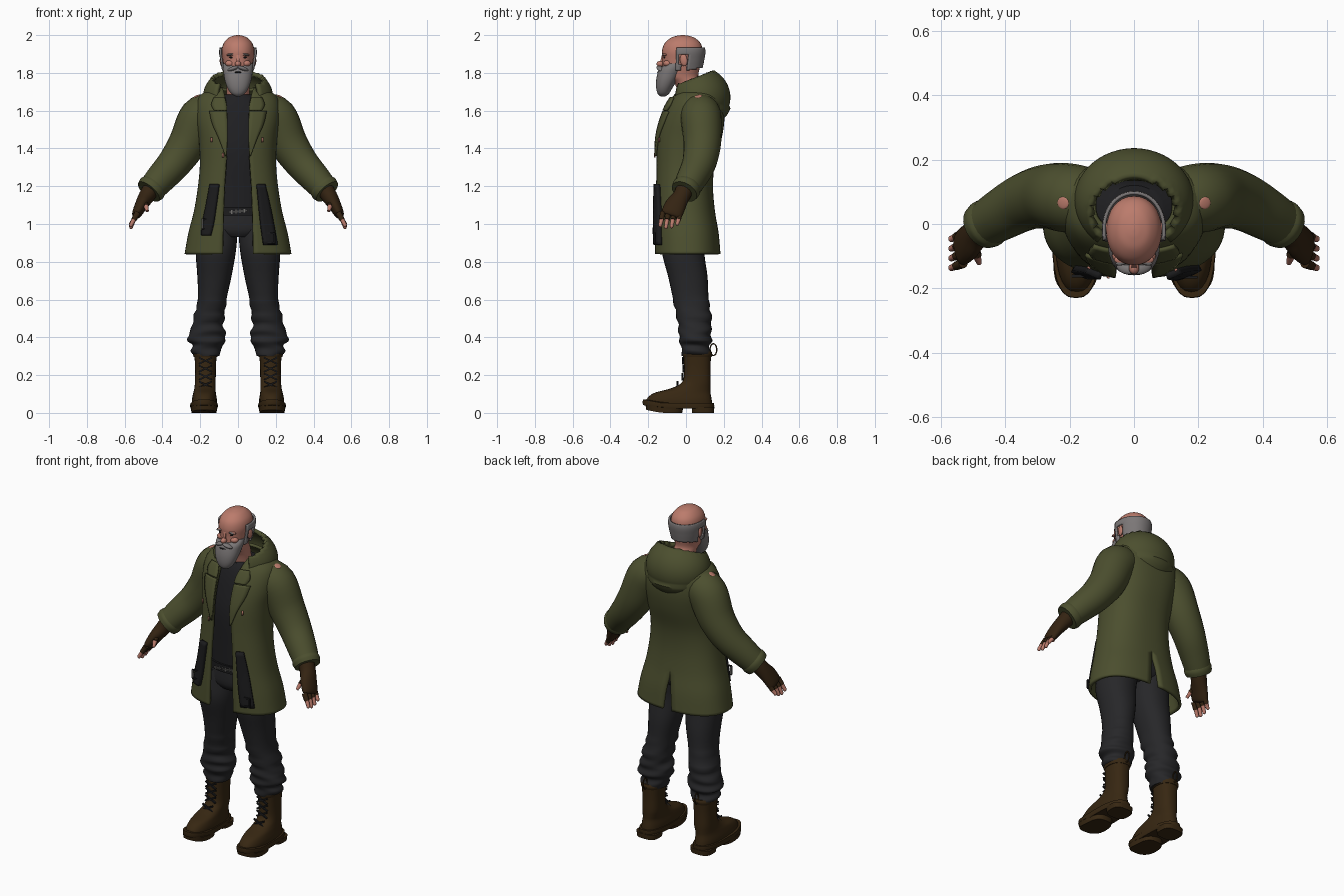
import bpy, bmesh, math
from mathutils import Vector, Matrix, Euler

old = bpy.data.objects.get("Cube")
if old:
    bpy.data.objects.remove(old)


def material(name, r, g, b):
    m = bpy.data.materials.new(name)
    m.use_nodes = True
    m.diffuse_color = (r, g, b, 1)
    bsdf = m.node_tree.nodes["Principled BSDF"]
    bsdf.inputs["Base Color"].default_value = (r, g, b, 1)
    bsdf.inputs["Roughness"].default_value = 0.8
    return m


OLIVE = material("olive cloth", .072, .078, .028)
SKIN = material("skin", .5, .2, .15)
HAIR = material("grey hair", .2, .185, .185)
SHIRT = material("black shirt", .014, .014, .016)
TROUSER = material("charcoal trousers", .02, .02, .022)
BOOT = material("brown boot leather", .038, .02, .006)
GLOVE = material("brown glove leather", .034, .017, .006)
STRAP = material("black strap", .011, .011, .012)
METAL = material("dull metal", .17, .165, .155)


def finish(name, bm, mat, mirror=False, thick=0, angle=50):
    bmesh.ops.recalc_face_normals(bm, faces=bm.faces[:])
    me = bpy.data.meshes.new(name)
    bm.to_mesh(me)
    bm.free()
    me.materials.append(mat)
    me.shade_smooth()
    me.set_sharp_from_angle(angle=math.radians(angle))
    ob = bpy.data.objects.new(name, me)
    bpy.context.collection.objects.link(ob)
    if mirror:
        ob.modifiers.new("Mirror", "MIRROR").use_axis[0] = True
    if thick:
        sol = ob.modifiers.new("Solidify", "SOLIDIFY")
        sol.thickness, sol.offset = thick, 0
    return ob


def spline(table, n=4):
    """Catmull-Rom interpolation of every column of a table."""
    out = []
    for i in range(len(table) - 1):
        a, b, c, d = (table[max(0, min(len(table) - 1, i + k))] for k in (-1, 0, 1, 2))
        for s in range(n):
            t = s / n
            out.append([q + t / 2 * (r - p + t * (2 * p - 5 * q + 4 * r - w + t * (3 * (q - r) + w - p)))
                        for p, q, r, w in zip(a, b, c, d)])
    return out + [list(table[-1])]


def sheet(rows, closed=True):
    """Skin rows of points; closed rows get end caps."""
    bm = bmesh.new()
    vs = [[bm.verts.new(p) for p in row] for row in rows]
    n = len(rows[0])
    for a, b in zip(vs, vs[1:]):
        for j in range(n if closed else n - 1):
            k = (j + 1) % n
            bm.faces.new((a[j], a[k], b[k], b[j]))
    if closed:
        bm.faces.new(vs[0])
        bm.faces.new(vs[-1])
    return bm


def power(v, p):
    return math.copysign(abs(v) ** (2 / p), v)


def stack(table, n=28, p=2.2, sub=4):
    """Loft horizontal rings given as (z, cx, cy, rx, ry)."""
    angles = [2 * math.pi * k / n for k in range(n)]
    return sheet([[(cx + abs(rx) * power(math.cos(a), p), cy + abs(ry) * power(math.sin(a), p), z)
                   for a in angles] for z, cx, cy, rx, ry in spline(table, sub)])


def tube(path, n=16, sub=4):
    """Loft rings square to a path of (x, y, z, radius across, radius along y)."""
    pts = spline(path, sub)
    rows = []
    for i, (x, y, z, ru, rv) in enumerate(pts):
        t = Vector(pts[min(i + 1, len(pts) - 1)][:3]) - Vector(pts[max(i - 1, 0)][:3])
        u = Vector((0, 1, 0)).cross(t).normalized()
        v = t.cross(u).normalized()
        rows.append([Vector((x, y, z)) + u * ru * math.cos(a) + v * rv * math.sin(a)
                     for a in (2 * math.pi * k / n for k in range(n))])
    return sheet(rows)


def blob(name, loc, size, mat, rot=(0, 0, 0), mirror=False):
    bm = bmesh.new()
    bmesh.ops.create_uvsphere(bm, u_segments=16, v_segments=10, radius=1,
                              matrix=Matrix.LocRotScale(Vector(loc), Euler(rot), Vector(size)))
    return finish(name, bm, mat, mirror)


def box(name, loc, size, mat, rot=(0, 0, 0), mirror=False):
    bm = bmesh.new()
    bmesh.ops.create_cube(bm, size=1, matrix=Matrix.LocRotScale(Vector(loc), Euler(rot), Vector(size)))
    return finish(name, bm, mat, mirror)


# Coat: half shell (z, half width, front y, back y, front opening, back slit), mirrored
P = 2.4
COAT = spline([(.84, .275, -.16, .175, .08, .03), (.95, .255, -.16, .165, .078, .018),
               (1.07, .225, -.158, .145, .075, 0), (1.2, .204, -.155, .135, .07, 0),
               (1.32, .194, -.152, .145, .062, 0), (1.45, .2, -.148, .18, .058, 0),
               (1.55, .215, -.125, .195, .058, 0), (1.63, .215, -.092, .19, .06, 0),
               (1.68, .19, -.06, .17, .07, 0), (1.715, .12, -.025, .14, .08, 0)], 5)


def coat_y(x, z):
    """Front surface of the coat at x, z."""
    a, b = next(((a, b) for a, b in zip(COAT, COAT[1:]) if a[0] <= z <= b[0]), COAT[-2:])
    t = (z - a[0]) / (b[0] - a[0])
    w, f, k = (a[i] + t * (b[i] - a[i]) for i in (1, 2, 3))
    q = min(abs(x) / w, .99)
    return (f + k) / 2 - (k - f) / 2 * (1 - q ** P) ** (1 / P)


rows = []
for z, w, f, b, gap, slit in COAT:
    start = math.asin((max(gap, 0) / w) ** (P / 2))
    end = math.pi - math.asin((max(slit, 0) / w) ** (P / 2))
    steps = [start + (end - start) * k / 28 for k in range(29)]
    rows.append([(w * power(abs(math.sin(a)), P), (f + b) / 2 - (b - f) / 2 * power(math.cos(a), P), z)
                 for a in steps])
coat = finish("coat_body", sheet(rows, False), OLIVE, True, .016)


def plate(name, table, mat, lift, thick, side=1, mirror=False):
    """Panel laid on the coat front from rows of (z, inner x, outer x)."""
    rows = []
    for z, a, b in table:
        xs = [side * (a + (b - a) * k / 4) for k in range(5)]
        rows.append([(x, coat_y(x, z) - lift, z) for x in xs])
    return finish(name, sheet(rows, False), mat, mirror, thick)


plate("lapels", spline([(1.67, .07, .125), (1.63, .06, .14), (1.6, .058, .125)], 3), OLIVE, .016, .012, mirror=True)
plate("lower_lapels", spline([(1.595, .058, .15), (1.53, .056, .135), (1.45, .056, .1), (1.36, .06, .066)], 4),
      OLIVE, .014, .012, mirror=True)
plate("left_hanging_strap", spline([(1.21, .1, .14), (1.1, .11, .165), (1, .12, .185), (.89, .135, .205)]),
      STRAP, .018, .024)
plate("right_hanging_strap", spline([(1.21, .1, .145), (1.1, .115, .165), (1, .13, .185), (.94, .145, .19)]),
      STRAP, .018, .024, -1)

# Strap buckles
for name, x, z in (("left_buckle", .168, .925), ("right_buckle", -.165, 1)):
    y = coat_y(x, z) - .032
    for k in (-1, 1):
        box(name + "_bar", (x, y, z + k * .025), (.055, .008, .008), STRAP)
        box(name + "_post", (x + k * .025, y, z), (.008, .008, .05), METAL if x < 0 else STRAP)

# Small worn patches on the chest
for x, z in ((.13, 1.445), (-.14, 1.445), (-.08, 1.365)):
    plate("chest_patch", [(z - .012, abs(x) - .004, abs(x) + .004), (z + .012, abs(x) - .004, abs(x) + .004)],
          SKIN, .022, .006, math.copysign(1, x))

# Sleeves with rolled cuffs
sleeve = finish("sleeves", tube([(.13, .07, 1.59, .1, .1), (.2, .08, 1.562, .112, .108), (.265, .086, 1.43, .102, .1),
                                 (.335, .07, 1.325, .09, .09), (.41, .03, 1.24, .08, .08),
                                 (.468, -.006, 1.175, .07, .07)], 24, 5), OLIVE, True)
finish("sleeve_cuffs", tube([(.44, .01, 1.207, .07, .07), (.455, .002, 1.19, .079, .077),
                             (.472, -.009, 1.171, .073, .072)], 24), OLIVE, True)
bpy.context.view_layer.update()
hit, spot, normal, face = sleeve.ray_cast((.22, .065, 3), (0, 0, -1))
if hit:
    tilt = normal.to_track_quat("Z", "Y").to_euler()
    blob("shoulder_patches", spot, (.019, .019, .004), SKIN, tilt, True)

# Hood: bag hanging behind the neck, cut open toward the head
bm = bmesh.new()
bmesh.ops.create_uvsphere(bm, u_segments=48, v_segments=32, radius=1,
                          matrix=Matrix.LocRotScale(Vector((0, .072, 1.67)), None, Vector((.175, .152, .15))))
for v in bm.verts:
    if v.co.z < 1.62 and v.co.y > .1:
        v.co.y += .012
cut = [f for f in bm.faces if f.calc_center_median().z > 1.748 + .4 * f.calc_center_median().y
       or f.calc_center_median().y < -.045]
bmesh.ops.delete(bm, geom=cut, context="FACES")
rim = [v for v in bm.verts if v.is_boundary and v.co.y > -.03]
for v in rim:
    v.co.z = 1.748 + .4 * v.co.y
finish("hood", bm, OLIVE, thick=.022)

# Shirt, belt and trousers
finish("shirt", stack([(1.0, 0, 0, .16, .115), (1.2, 0, -.005, .165, .118), (1.4, 0, 0, .17, .128),
                       (1.55, 0, .02, .18, .122), (1.64, 0, .03, .15, .105), (1.685, 0, .035, .085, .085)]), SHIRT)
finish("belt", stack([(1.045, 0, -.002, .17, .128), (1.09, 0, -.002, .17, .128)], sub=1), STRAP)
for i in range(-6, 7):
    box("belt_stud", (i * .011, -.131, 1.067 + .001 * i), (.006, .008, .02 if i % 2 else .01), METAL)
finish("pelvis", stack([(.93, 0, -.01, .09, .09), (.97, 0, -.005, .19, .115), (1.06, 0, 0, .165, .12)]), TROUSER)
legs = stack([(.3, .165, .055, .06, .072), (.33, .168, .052, .082, .078), (.36, .163, .05, .08, .076),
              (.385, .166, .05, .1, .086), (.42, .163, .048, .098, .086), (.45, .161, .046, .084, .086),
              (.5, .155, .044, .082, .092), (.6, .137, .026, .076, .094), (.72, .125, .01, .09, .104),
              (.85, .118, -.015, .106, .112), (.95, .11, -.008, .106, .114), (1.03, .1, 0, .09, .112)])
for v in legs.verts:
    if v.co.z < .6:
        fold = .005 * math.sin(v.co.z * 95 + 9 * v.co.x + 14 * v.co.y)
        v.co.x += fold
        v.co.y += fold
finish("trouser_legs", legs, TROUSER, True)

# Boots: upper, raised-toe sole, heel, laces and pull loop
finish("boot_uppers", stack([(.035, .178, -.035, .064, .175), (.07, .178, -.037, .066, .173), (.105, .177, -.02, .06, .15),
                             (.13, .175, .025, .056, .105), (.165, .173, .056, .055, .075), (.24, .172, .06, .055, .07),
                             (.32, .172, .06, .06, .073)], p=2.4), BOOT, True)
sole = stack([(.022, .18, -.04, .07, .186), (.034, .18, -.04, .074, .19), (.052, .18, -.04, .072, .188)], p=2.6, sub=1)
tread = stack([(0, .18, -.115, .066, .095), (.028, .18, -.115, .07, .1)], p=2.8, sub=1)
for part, name in ((sole, "boot_soles"), (tread, "boot_treads")):
    for v in part.verts:
        v.co.z += max(0, -.13 - v.co.y) * .2
    finish(name, part, BOOT, True, angle=35)
finish("boot_heels", stack([(0, .18, .09, .064, .058), (.03, .18, .09, .068, .06)], p=3, sub=1), BOOT, True)
finish("boot_collars", stack([(.295, .172, .06, .062, .075), (.31, .172, .06, .066, .079), (.325, .172, .06, .062, .075)]),
       BOOT, True)
for i in range(4):
    z = .15 + .042 * i
    y = (-.045, -.018, -.014, -.016)[i]
    for k in (-1, 1):
        box("boot_lace", (.172, y, z), (.075, .01, .008), STRAP, (0, k * .45, 0), True)
loop = [(.172, .145 + .018 * math.cos(a), .335 + .032 * math.sin(a), .004, .004)
        for a in (2 * math.pi * k / 12 + .3 for k in range(13))]
for a, b in zip(loop, loop[1:]):
    finish("boot_pull_loop", tube([a, b], 6, 1), BOOT, True)

# Gloves with bare fingertips
finish("glove_palms", tube([(.45, .0, 1.2, .046, .05), (.485, -.025, 1.145, .042, .046), (.512, -.055, 1.1, .034, .056),
                            (.535, -.075, 1.055, .026, .056), (.54, -.08, 1.043, .015, .045)]), GLOVE, True)
for i in range(4):
    y = -.122 + .03 * i
    reach = (.01, 0, .004, .018)[i]
    knuckle, middle, tip = (.53, y, 1.06), (.552, y - .008, 1.022), (.566, y - .014, .985 + reach)
    finish("glove_finger", tube([(*knuckle, .016, .015), (*middle, .014, .0135)], 10, 2), GLOVE, True)
    finish("fingertip", tube([(*middle, .012, .012), (*tip, .01, .01)], 10, 2), SKIN, True)
    blob("finger_end", tip, (.01, .01, .012), SKIN, mirror=True)
finish("glove_thumbs", tube([(.5, -.06, 1.125, .018, .018), (.487, -.098, 1.095, .015, .015)], 10, 2), GLOVE, True)
finish("thumb_tips", tube([(.487, -.098, 1.095, .013, .013), (.48, -.122, 1.068, .008, .008)], 10, 2), SKIN, True)

# Head and neck
HEAD = [(1.64, 0, .03, .062, .06), (1.74, 0, .01, .06, .068), (1.78, 0, -.025, .064, .09), (1.82, 0, -.027, .072, .098),
        (1.87, 0, -.022, .081, .103), (1.915, 0, -.02, .086, .107), (1.955, 0, -.018, .077, .096),
        (1.985, 0, -.017, .051, .064), (1.997, 0, -.017, .022, .028), (2.0, 0, -.017, .002, .003)]
finish("head", stack(HEAD, 32, 2.1, 5), SKIN)
blob("nose", (0, -.136, 1.848), (.016, .02, .016), SKIN)
box("nose_bridge", (0, -.125, 1.872), (.016, .016, .045), SKIN, (-.25, 0, 0))
blob("brow_ridges", (.034, -.111, 1.897), (.028, .014, .008), SKIN, (0, .1, 0), True)
blob("eyebrows", (.036, -.117, 1.898), (.022, .01, .005), HAIR, (0, .15, -.3), True)
blob("eyes", (.034, -.114, 1.882), (.013, .006, .005), STRAP, mirror=True)
blob("cheeks", (.042, -.098, 1.85), (.026, .022, .018), SKIN, mirror=True)
blob("ears", (.086, -.012, 1.868), (.01, .02, .033), SKIN, (.15, 0, -.25), True)

# Hair fringe: shell around the sides and back
hair = stack([(z, x, y + .001, a + .009, b + .01) for z, x, y, a, b in HEAD[2:7]], 48, 2.1, 8)


def bald(f):
    c = f.calc_center_median()
    around_ear = abs(c.y + .012) < .02 and c.z < 1.9
    return c.z > 1.93 or c.z < 1.815 + .15 * max(0, c.y) or c.y < -.052 or around_ear


bmesh.ops.delete(hair, geom=[f for f in hair.faces if bald(f)], context="FACES")
finish("hair_fringe", hair, HAIR, thick=.01)

# Beard, moustache and mouth
finish("beard", stack([(1.675, 0, -.122, .012, .012), (1.69, 0, -.12, .036, .03), (1.72, 0, -.115, .056, .043),
                       (1.76, 0, -.102, .07, .056), (1.8, 0, -.085, .077, .065), (1.825, 0, -.07, .08, .068),
                       (1.85, 0, -.048, .08, .055)]), HAIR)
blob("moustache", (.026, -.137, 1.823), (.032, .018, .011), HAIR, (0, .35, .35), True)
blob("mouth", (0, -.147, 1.803), (.02, .006, .004), STRAP)
